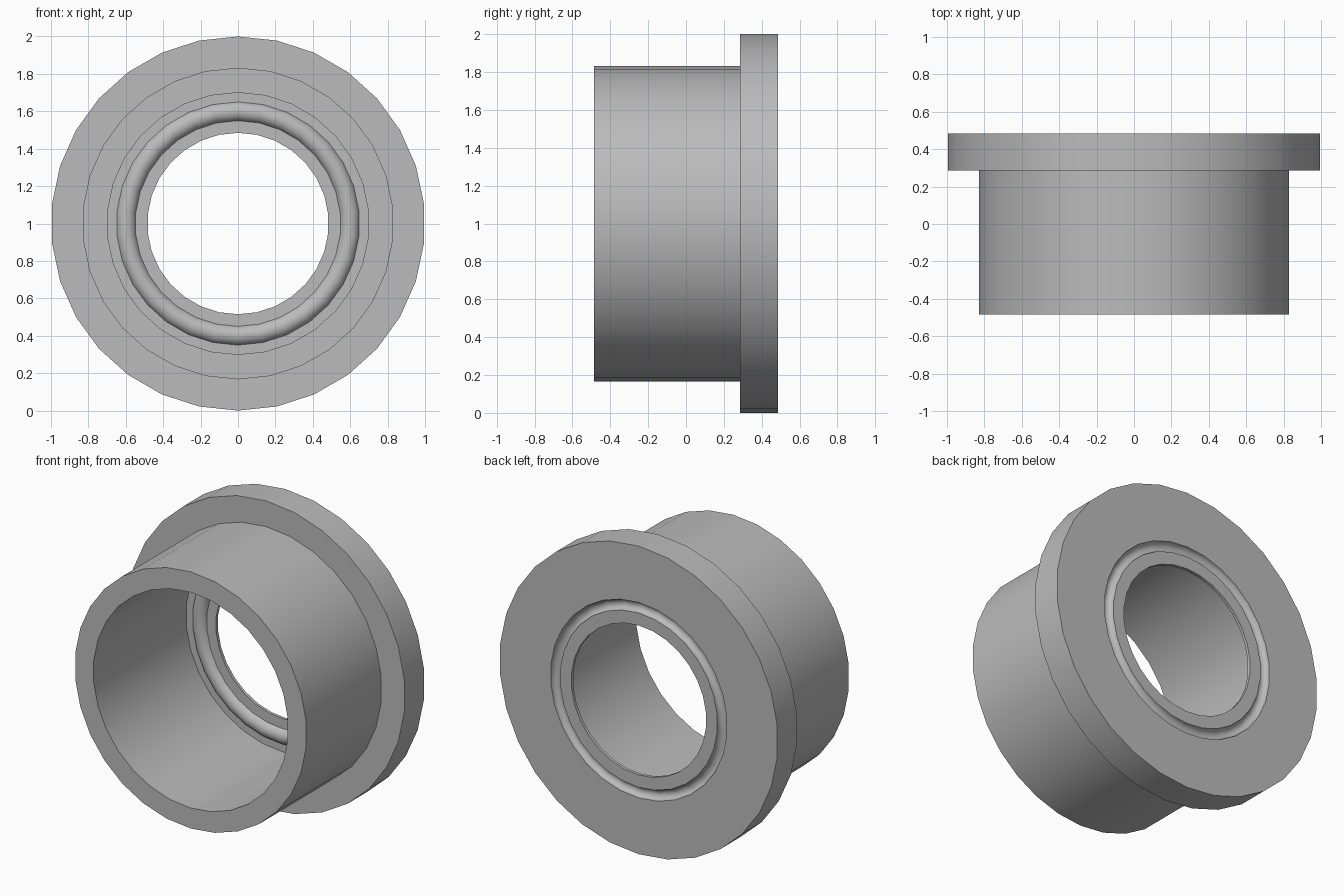
import bpy
import bmesh
from math import sin, cos, pi, asin, radians
from mathutils import Vector, Matrix

SEGMENTS = 30
FRONT, BACK = -0.485, 0.485
FLANGE_FRONT = 0.285
PLATE_FRONT = 0.465
FLANGE_R, SLEEVE_R, BORE_R, HOLE_R = 1.0, 0.833, 0.70, 0.485
BEAD_R = 0.60

cube = bpy.data.objects.get("Cube")
if cube:
    bpy.data.objects.remove(cube, do_unlink=True)

steel = bpy.data.materials.new("plain grey")
steel.use_nodes = True
grey = (0.5, 0.5, 0.5, 1.0)
steel.diffuse_color = grey
steel.node_tree.nodes["Principled BSDF"].inputs["Base Color"].default_value = grey


def arc(radius, start, end, steps=10):
    """Points (radius, depth) of an arc bulging to the front from the back plane."""
    angles = [start + (end - start) * i / steps for i in range(steps + 1)]
    return [(BEAD_R + radius * cos(a), BACK - radius * sin(a)) for a in angles]


def lathe(name, profile, material):
    """Turn a closed (radius, depth) profile about the depth axis."""
    bm = bmesh.new()
    verts = [bm.verts.new((0, y, 1 + r)) for r, y in profile]
    edges = [bm.edges.new((a, b)) for a, b in zip(verts, verts[1:] + verts[:1])]
    bmesh.ops.spin(bm, geom=verts + edges, cent=(0, 0, 1), axis=(0, 1, 0),
                   angle=2 * pi, steps=SEGMENTS, use_merge=True)
    bmesh.ops.remove_doubles(bm, verts=bm.verts, dist=1e-5)
    bmesh.ops.recalc_face_normals(bm, faces=bm.faces)
    mesh = bpy.data.meshes.new(name)
    bm.to_mesh(mesh)
    bm.free()
    obj = bpy.data.objects.new(name, mesh)
    bpy.context.collection.objects.link(obj)
    mesh.materials.append(material)
    bpy.ops.object.select_all(action="DESELECT")
    obj.select_set(True)
    bpy.context.view_layer.objects.active = obj
    bpy.ops.object.shade_smooth_by_angle(angle=radians(30))
    return obj


# Sleeve, flange and thin end plate with a pressed bead, all one turned piece
bead_outer, bead_inner = 0.054, 0.034
meet = asin((BACK - PLATE_FRONT) / bead_outer)
profile = [(SLEEVE_R, FRONT), (SLEEVE_R, FLANGE_FRONT),
           (FLANGE_R, FLANGE_FRONT), (FLANGE_R, BACK)]
profile += arc(bead_inner, 0, pi)
profile += [(HOLE_R, BACK), (HOLE_R, PLATE_FRONT)]
profile += arc(bead_outer, pi - meet, meet)
profile += [(BORE_R, PLATE_FRONT), (BORE_R, FRONT)]
lathe("flanged_sleeve", profile, steel)
